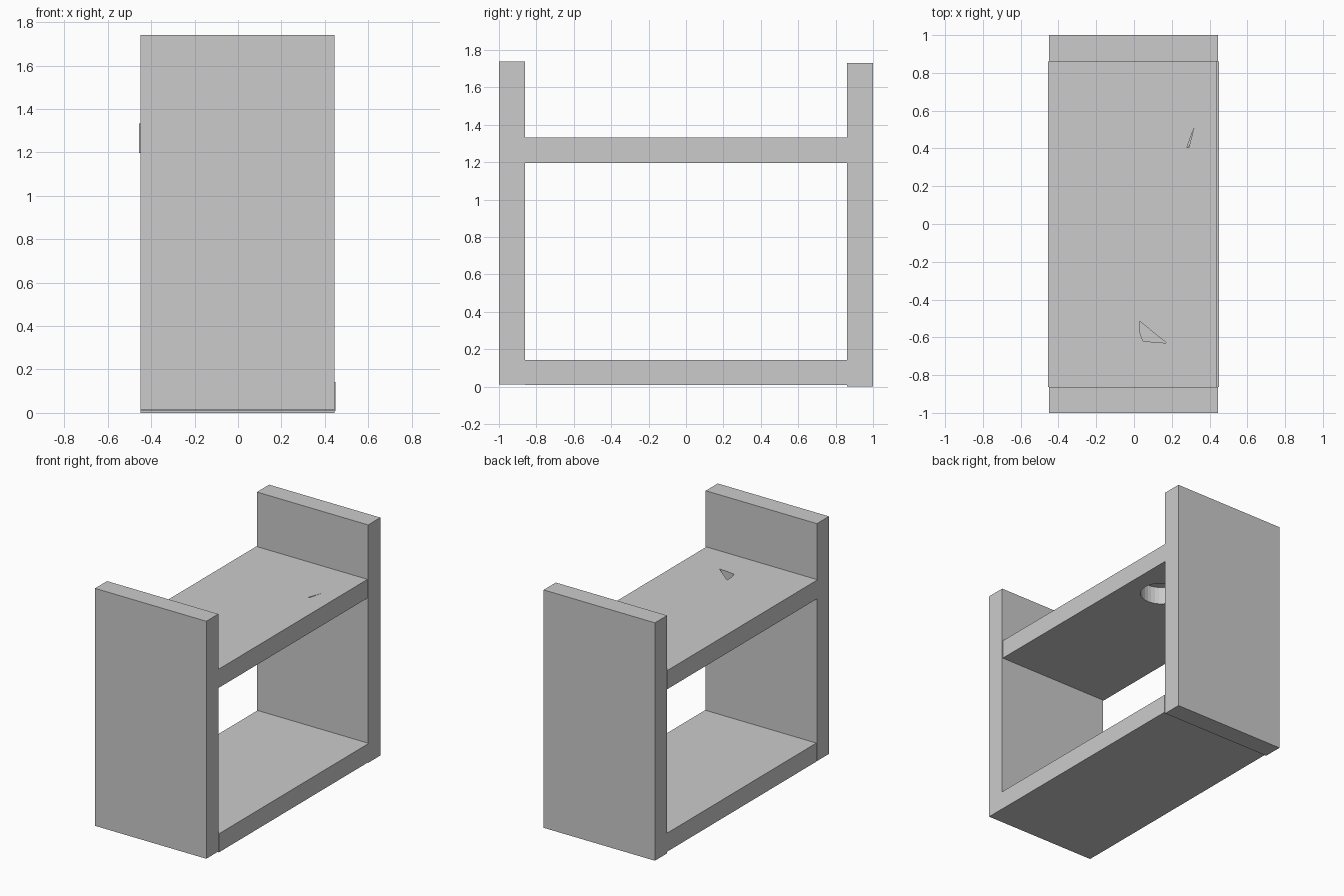
import bpy, bmesh, math

if "Cube" in bpy.data.objects:
    bpy.data.objects.remove(bpy.data.objects["Cube"])


def prism(name, outline, z0, z1):
    """Extrude a flat xy outline from z0 up to z1."""
    bm = bmesh.new()
    face = bm.faces.new([bm.verts.new((x, y, z0)) for x, y in outline])
    ext = bmesh.ops.extrude_face_region(bm, geom=[face])
    for v in ext["geom"]:
        if isinstance(v, bmesh.types.BMVert):
            v.co.z = z1
    bmesh.ops.recalc_face_normals(bm, faces=bm.faces[:])
    mesh = bpy.data.meshes.new(name)
    bm.to_mesh(mesh)
    bm.free()
    obj = bpy.data.objects.new(name, mesh)
    bpy.context.collection.objects.link(obj)
    return obj


def board(name, x, y, z):
    return prism(name, [(x[0], y[0]), (x[1], y[0]), (x[1], y[1]), (x[0], y[1])], *z)


def cut(target, cutter):
    """Subtract the cutter, then discard it."""
    cutter.hide_render = True
    mod = target.modifiers.new("pocket", "BOOLEAN")
    mod.operation, mod.solver, mod.object = "DIFFERENCE", "EXACT", cutter
    bpy.context.view_layer.objects.active = target
    bpy.ops.object.modifier_apply(modifier=mod.name)
    bpy.data.objects.remove(cutter)


# Side panels, slightly out of level with each other
board("front_panel", (-0.45, 0.445), (-1.0, -0.862), (0.013, 1.74))
board("back_panel", (-0.45, 0.445), (0.86, 1.0), (0.0, 1.73))

# Horizontal boards
board("bottom_board", (-0.445, 0.45), (-0.862, 0.86), (0.008, 0.143))
shelf = board("shelf", (-0.455, 0.44), (-0.862, 0.86), (1.197, 1.333))

# Round recess under the shelf
circle = [(0.18 + 0.14 * math.cos(i * math.tau / 32),
           0.5 + 0.14 * math.sin(i * math.tau / 32)) for i in range(32)]
cut(shelf, prism("recess_cutter", circle, 1.1, 1.325))

# Thin slit and small curved notch in the top of the shelf
cut(shelf, prism("slit_cutter", [(0.28, 0.405), (0.29, 0.405), (0.318, 0.51)], 1.3, 1.4))
cut(shelf, prism("notch_cutter", [(0.03, -0.515), (0.033, -0.58), (0.047, -0.618),
                                  (0.10, -0.625), (0.172, -0.63)], 1.21, 1.4))
